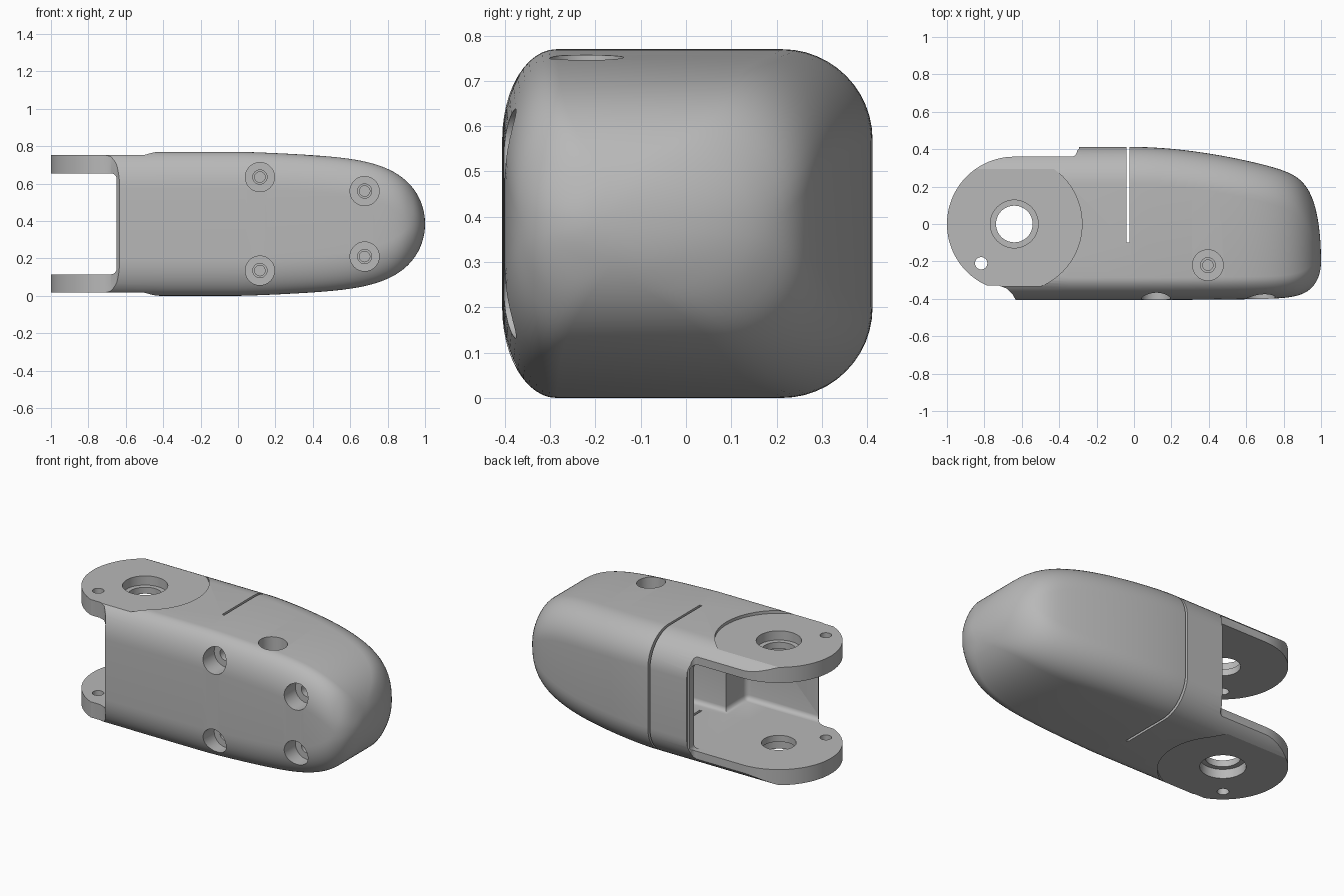
import bpy, bmesh, math
from mathutils import Matrix, Vector

cube = bpy.data.objects.get("Cube")
if cube:
    bpy.data.objects.remove(cube, do_unlink=True)

MID = 0.385  # height of the horizontal symmetry plane

grey = bpy.data.materials.new("satin_grey")
grey.use_nodes = True
colour = (0.48, 0.48, 0.48, 1)
grey.diffuse_color = colour
grey.node_tree.nodes["Principled BSDF"].inputs["Base Color"].default_value = colour


def to_object(name, bm):
    bmesh.ops.recalc_face_normals(bm, faces=bm.faces)
    mesh = bpy.data.meshes.new(name)
    bm.to_mesh(mesh)
    bm.free()
    obj = bpy.data.objects.new(name, mesh)
    bpy.context.collection.objects.link(obj)
    return obj


def box(lo, hi, bevel=0.0):
    bm = bmesh.new()
    bmesh.ops.create_cube(bm, size=1)
    lo, hi = Vector(lo), Vector(hi)
    for v in bm.verts:
        v.co = (lo + hi) / 2 + v.co * (hi - lo)
    if bevel:
        bmesh.ops.bevel(bm, geom=bm.edges[:], offset=bevel, segments=4,
                        profile=0.5, affect='EDGES')
    return to_object("box_cutter", bm)


def cylinder(centre, radius, depth, axis='Z', sides=48):
    rot = Matrix.Rotation(math.pi / 2, 4, 'X') if axis == 'Y' else Matrix()
    bm = bmesh.new()
    bmesh.ops.create_cone(bm, cap_ends=True, segments=sides, radius1=radius,
                          radius2=radius, depth=depth,
                          matrix=Matrix.Translation(centre) @ rot)
    return to_object("round_cutter", bm)


def prism(points, z0, z1):
    bm = bmesh.new()
    face = bm.faces.new([bm.verts.new((x, y, z0)) for x, y in points])
    top = bmesh.ops.extrude_face_region(bm, geom=[face])["geom"]
    for v in top:
        if isinstance(v, bmesh.types.BMVert):
            v.co.z = z1
    return to_object("outline_cutter", bm)


def combine(target, tool, operation='DIFFERENCE'):
    mod = target.modifiers.new("cut", 'BOOLEAN')
    mod.operation, mod.solver, mod.object = operation, 'EXACT', tool
    bpy.context.view_layer.update()
    evaluated = target.evaluated_get(bpy.context.evaluated_depsgraph_get())
    mesh = bpy.data.meshes.new_from_object(evaluated)
    target.modifiers.clear()
    target.data = mesh
    bpy.data.objects.remove(tool, do_unlink=True)


def section(x):
    """Rounded cross-section of the shell at x."""
    nose = max(x, 0)
    # gentle taper followed by a blunt rounded end
    fall = lambda taper, bend, power: (
        (1 - taper * nose ** bend) * math.sqrt(1 - nose ** power))
    half = MID * fall(0.15, 1.3, 6)
    back = -0.2 + 0.612 * fall(0.3, 1.8, 18)
    front = -0.2 - 0.206 * fall(0.05, 2, 14)
    width = back - front
    rz = min(0.2, half * 0.95)
    r_back, r_front = min(0.2, width * 0.5), min(0.12, width * 0.4)
    ring = []
    corners = ((back, 1, r_back, 0), (front, 1, r_front, 1),
               (front, -1, r_front, 2), (back, -1, r_back, 3))
    for y, up, ry, quarter in corners:
        cy = y - ry if y == back else y + ry
        for i in range(13):
            a = math.pi / 2 * (quarter + i / 12)
            ring.append((x, cy + ry * math.cos(a),
                         MID + up * (half - rz) + rz * math.sin(a)))
    return ring


# Rounded shell lofted along x, with rings crowding toward the nose
stations = [-1.05, -0.7, -0.35]
stations += [0.9999 * math.sin(math.pi / 2 * i / 40) for i in range(41)]
bm = bmesh.new()
rings = [[bm.verts.new(p) for p in section(x)] for x in stations]
for a, b in zip(rings, rings[1:]):
    for i in range(len(a)):
        j = (i + 1) % len(a)
        bm.faces.new((a[i], a[j], b[j], b[i]))
bm.faces.new(rings[0])
bm.faces.new(rings[-1])
link = to_object("arm_link", bm)

# Plan outline: round lug end, stepped back edge, slanted front edge
HUB = (-0.64, 0.0)
R = 0.36
start, end = math.pi / 2, math.pi + math.asin(0.33 / R)
arc = [(HUB[0] + R * math.cos(start + (end - start) * i / 40),
        HUB[1] + R * math.sin(start + (end - start) * i / 40)) for i in range(41)]
fillet = [(-0.335 + 0.03 * math.sin(i * math.pi / 12),
           0.39 - 0.03 * math.cos(i * math.pi / 12)) for i in range(7)]
outline = arc + [(-0.72, -0.33), (-0.68, -0.345), (-0.65, -0.375), (-0.63, -0.41),
                 (-0.63, -0.5), (1.2, -0.5), (1.2, 0.5), (-0.29, 0.5),
                 (-0.293, 0.405)]
outline += fillet[::-1]
combine(link, prism(outline, -0.3, 1.1), 'INTERSECT')

# Fork gap and inner pocket
Z0, Z1 = 0.115, 0.655
for lo, hi in (((-1.3, -0.7), (-0.65, 0.7)),
               ((-1.31, -0.375), (-0.3, 0.71)),
               ((-1.32, -0.376), (-0.155, 0.35)),
               ((-0.6, -0.17), (0.3, 0.349))):
    combine(link, box((*lo, Z0), (*hi, Z1), 0.03))

# Split line around the back
combine(link, box((-0.04, -0.1, -0.5), (-0.025, 0.8, 1.2)))

# Pivot: shallow round recess, counterbore and bore on both lugs
for side in (-1, 1):
    combine(link, cylinder((*HUB, MID + side * 0.467), R + 0.002, 0.2, sides=96))
    combine(link, cylinder((*HUB, MID + side * 0.41), 0.128, 0.2))
combine(link, cylinder((*HUB, MID), 0.098, 2))
combine(link, cylinder((-0.817, -0.21, MID), 0.033, 2, sides=24))

# Counterbored screw holes in the front
for x, dz in ((0.117, 0.25), (0.677, 0.175)):
    for side in (-1, 1):
        z = MID + side * dz
        combine(link, cylinder((x, -0.49, z), 0.078, 0.4, 'Y'))
        combine(link, cylinder((x, -0.35, z), 0.038, 0.2, 'Y', 24))
        combine(link, cylinder((x, -0.3, z), 0.028, 0.2, 'Y', 24))

# Single screw hole in the top
combine(link, cylinder((0.395, -0.22, 0.84), 0.082, 0.4))
combine(link, cylinder((0.395, -0.22, 0.66), 0.04, 0.2, sides=24))
combine(link, cylinder((0.395, -0.22, 0.6), 0.028, 0.2, sides=24))

link.data.materials.clear()
link.data.materials.append(grey)
for poly in link.data.polygons:
    poly.material_index = 0
bpy.ops.object.select_all(action='DESELECT')
link.select_set(True)
bpy.context.view_layer.objects.active = link
bpy.ops.object.shade_smooth_by_angle(angle=math.radians(25))
